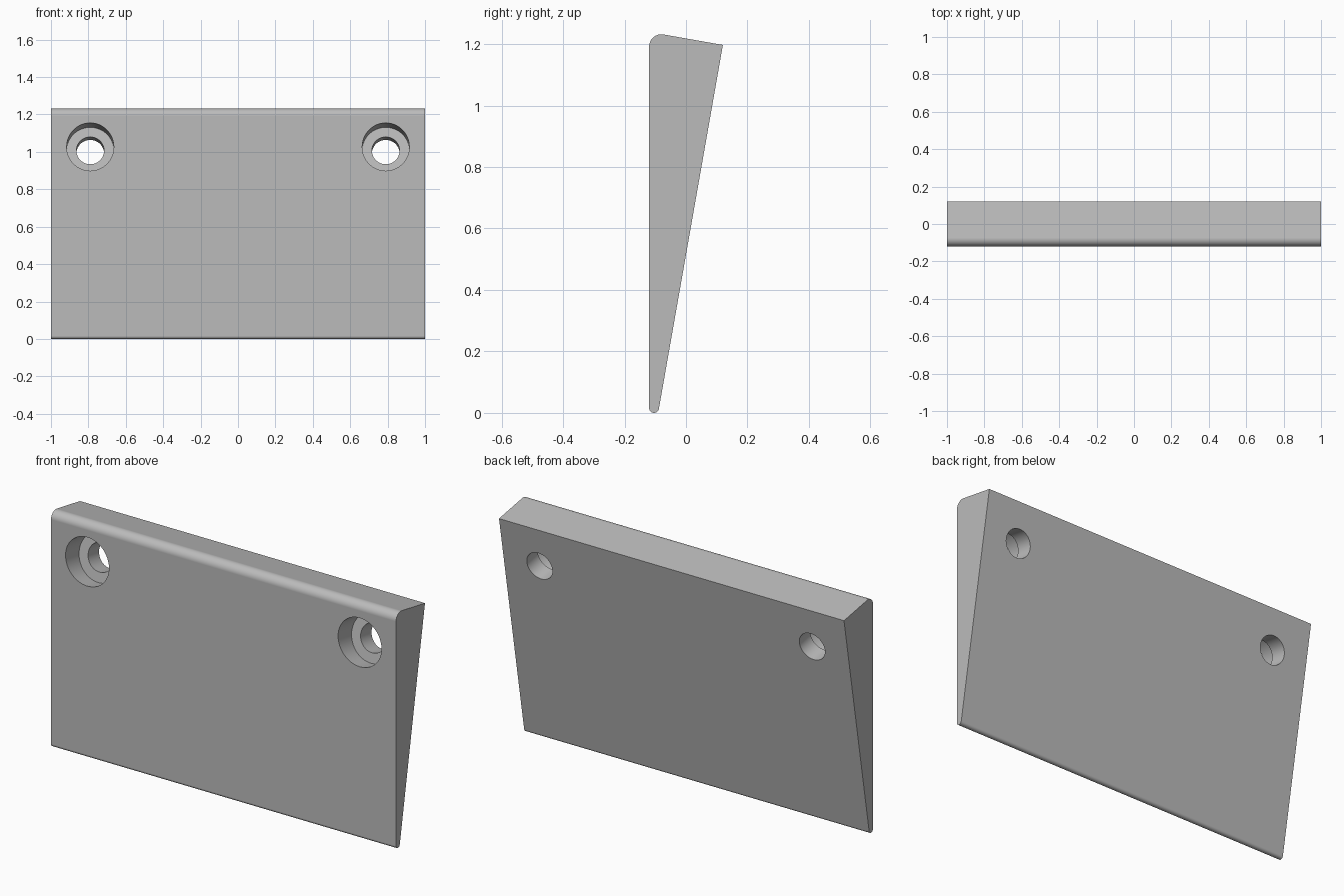
import bpy, bmesh
from math import sin, cos, radians
from mathutils import Vector

cube = bpy.data.objects.get("Cube")
if cube:
    bpy.data.objects.remove(cube, do_unlink=True)

TILT = radians(10)                                # lean of the back face
DRILL = Vector((0, cos(TILT), -sin(TILT)))        # hole axis, square to the back

grey = bpy.data.materials.new("plain grey")
grey.use_nodes = True
grey.diffuse_color = (0.5, 0.5, 0.5, 1)
grey.node_tree.nodes["Principled BSDF"].inputs["Base Color"].default_value = (0.5, 0.5, 0.5, 1)


def arc(y, z, r, start, end, steps=14):
    """Points of an arc in the side profile, angles in degrees."""
    angles = [radians(start + (end - start) * i / steps) for i in range(steps + 1)]
    return [(y + r * cos(a), z + r * sin(a)) for a in angles]


# Wedge plate: side profile extruded along x
profile = arc(-0.104, 0.016, 0.016, 180, 350)     # rounded toe
profile += [(0.12, 1.197)]                        # sharp top back edge
profile += arc(-0.08, 1.1916, 0.04, 80, 180)      # rounded top front edge
bm = bmesh.new()
face = bm.faces.new([bm.verts.new((-1, y, z)) for y, z in profile])
sweep = bmesh.ops.extrude_face_region(bm, geom=[face])
bmesh.ops.translate(bm, vec=(2, 0, 0),
                    verts=[g for g in sweep["geom"] if isinstance(g, bmesh.types.BMVert)])
bmesh.ops.recalc_face_normals(bm, faces=bm.faces)
mesh = bpy.data.meshes.new("wedge_plate")
bm.to_mesh(mesh)
bm.free()
plate = bpy.data.objects.new("wedge_plate", mesh)
bpy.context.collection.objects.link(plate)
mesh.materials.append(grey)


def drill(x, radius, start, end):
    """Cut a round hole along the drill axis, measured from the front face."""
    centre = Vector((x, -0.12, 1.027)) + DRILL * (start + end) / 2
    bpy.ops.mesh.primitive_cylinder_add(vertices=64, radius=radius, depth=end - start,
                                        location=centre, rotation=(-radians(90) - TILT, 0, 0))
    cutter = bpy.context.object
    cutter.name = "hole_cutter"
    cutter.hide_render = True
    cutter.data.materials.append(grey)
    cut = plate.modifiers.new("hole", 'BOOLEAN')
    cut.operation = 'DIFFERENCE'
    cut.solver = 'EXACT'
    cut.object = cutter
    bpy.context.view_layer.objects.active = plate
    bpy.ops.object.modifier_apply(modifier=cut.name)
    bpy.data.objects.remove(cutter, do_unlink=True)


# Two counterbored screw holes
for side in (-1, 1):
    drill(side * 0.79, 0.126, -0.1, 0.115)
    drill(side * 0.79, 0.074, 0.05, 0.4)

# Smooth rounds and bores, keep flat faces flat
bpy.ops.object.select_all(action='DESELECT')
plate.select_set(True)
bpy.context.view_layer.objects.active = plate
bpy.ops.object.shade_smooth_by_angle(angle=radians(30))
weighted = plate.modifiers.new("flat faces", 'WEIGHTED_NORMAL')
weighted.keep_sharp = True
